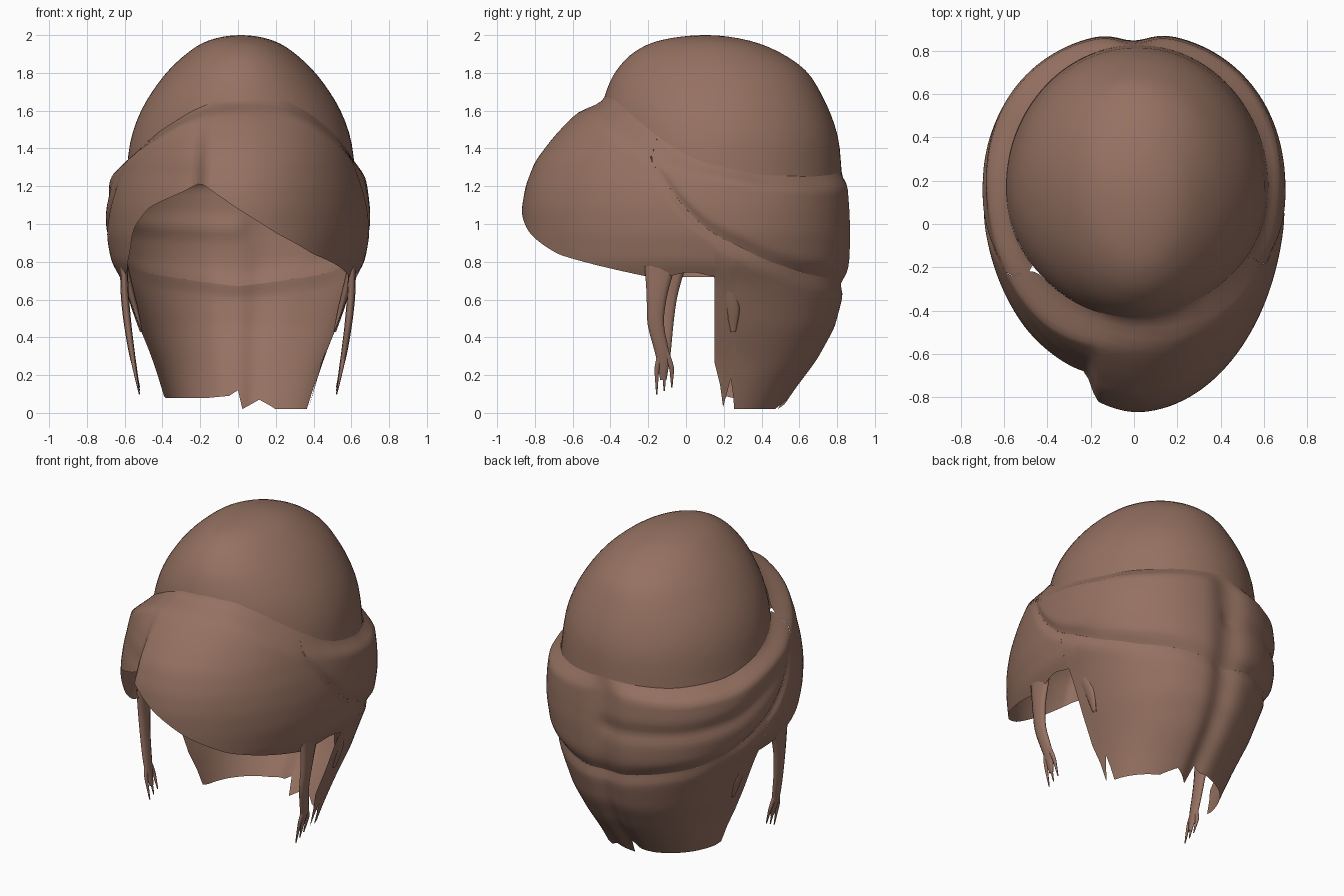
import bpy, bmesh, math

if "Cube" in bpy.data.objects:
    bpy.data.objects.remove(bpy.data.objects["Cube"])

hair = bpy.data.materials.new("brown_hair")
hair.diffuse_color = (0.30, 0.165, 0.12, 1)
hair.use_nodes = True
hair.node_tree.nodes["Principled BSDF"].inputs["Base Color"].default_value = hair.diffuse_color
YC = 0.15  # centre line of the head


def lerp_table(table, v):
    if v <= table[0][0]:
        return table[0][1:]
    for a, b in zip(table, table[1:]):
        if v <= b[0]:
            t = (v - a[0]) / (b[0] - a[0])
            return [p + (q - p) * t for p, q in zip(a[1:], b[1:])]
    return table[-1][1:]


def soft(table, v, h):
    """Table lookup rounded off over a window."""
    s = [lerp_table(table, v + k * h) for k in (-1, -0.5, 0, 0.5, 1)]
    return [sum(c) / 5 for c in zip(*s)]


def smooth(t):
    t = min(1, max(0, t))
    return t * t * (3 - 2 * t)


def fold(phi):
    """Angle from the front, 0 to 180 on either side."""
    return abs((phi + 180) % 360 - 180)


# Crown: sqrt(depth below top), front, back, half width
CROWN = [(0, 0, 0, 0), (.122, .19, .15, .125), (.2, .31, .25, .20), (.33, .445, .385, .30),
         (.447, .53, .50, .395), (.548, .575, .56, .47), (.632, .60, .61, .53), (.74, .605, .66, .585),
         (.9, .605, .68, .615)]
# Outer hair: z, front, back, half width
OUTER = [(0, 1.02, .35, .37), (.13, 1.02, .44, .405), (.28, 1.02, .555, .45), (.45, 1.02, .65, .52),
         (.6, 1.02, .69, .575), (.7, 1.02, .71, .615), (.8, 1.02, .73, .67), (.95, 1.02, .735, .70),
         (1.08, 1.02, .73, .70), (1.2, 1.0, .72, .685), (1.33, .95, .71, .655), (1.45, .86, .69, .625),
         (1.56, .76, .66, .59), (1.62, .68, .62, .57), (1.67, .59, .60, .54)]
# Crease under the crown and crease under the wrapped band (angle, z)
C1 = [(0, 1.675), (20, 1.66), (35, 1.60), (58, 1.46), (75, 1.36), (90, 1.31), (110, 1.26),
      (140, 1.25), (180, 1.28)]
C2 = [(0, 1.675), (20, 1.66), (35, 1.60), (58, 1.46), (69, 1.30), (75, 1.18), (81, 1.06), (90, .94),
      (110, .81), (130, .74), (180, .67)]
FRINGE_EDGE = [(-90, .72), (-73, .72), (-64, .76), (-57, .85), (-52, .98), (-42, 1.09), (-25, 1.17),
               (-17, 1.22), (0, 1.08), (17, .95), (36, .84), (53, .78), (73, .71), (83, .75), (90, .72)]
NAPE_EDGE = [(90, .27), (96, .03), (99, .18), (105, .02), (150, .02), (165, .07), (177, .02),
             (180, .12), (186, .09), (201, .08), (258, .08), (264, .09), (270, .3)]


def skew(phi):
    """The front crest peaks slightly to the right."""
    return fold(phi - 7 * max(0, math.cos(math.radians(phi))))


def c1(phi):
    return soft(C1, skew(phi), 4)[0]


def c2(phi):
    return min(c1(phi), soft(C2, skew(phi), 4)[0])


def ring(phi, z, f, b, w, power=1):
    a = math.radians(phi)
    s, c = math.sin(a), -math.cos(a)
    if c > 0:  # fuller corners at the back
        s, c = math.copysign(abs(s) ** power, s), c ** power
    return w * s, YC + c * (f if c < 0 else b), z


def crown_point(phi, z):
    s = math.sqrt(max(0, 2 - z))
    f, b, w = lerp_table(CROWN, s) if s < .1 else soft(CROWN, s, .04)
    x, y, z = ring(phi, z, f, b, w)
    return x + .015, y - .04 * (1 - smooth(s / .45)), z


def outer_point(phi, z):
    f, b, w = soft(OUTER, z, .03)
    p = (phi + 180) % 360 - 180
    # side parting: the left half of the fringe sits further back
    f *= 1 - .115 * smooth((-14 - p) / 6) * smooth((1.66 - z) / .45)
    # centre fold at the back, crease under the band, extra roll at back left
    dent = .035 * math.exp(-((180 - fold(phi)) / 7) ** 2)
    dent += .022 * smooth((fold(phi) - 62) / 25) * math.exp(-((z - c2(phi)) / .04) ** 2)
    mid = .5 * (c1(phi) + c2(phi))
    dent += .018 * smooth((-75 - p) / 25) * math.exp(-((z - mid) / .05) ** 2)
    o = ring(phi, z, f - dent, b - dent, w - dent, .92)
    c = crown_point(phi, z)
    k = smooth((c1(phi) - z) / .09 + .1)
    return [p + (q - p) * k for p, q in zip(c, o)]


def finish(name, bm):
    bmesh.ops.remove_doubles(bm, verts=bm.verts, dist=.0005)
    me = bpy.data.meshes.new(name)
    bm.to_mesh(me)
    bm.free()
    me.materials.append(hair)
    me.polygons.foreach_set("use_smooth", [True] * len(me.polygons))
    ob = bpy.data.objects.new(name, me)
    bpy.context.collection.objects.link(ob)
    return ob


def grid(name, rows, cols, point):
    bm = bmesh.new()
    v = [[bm.verts.new(point(i / rows, j / cols)) for j in range(cols + 1)] for i in range(rows + 1)]
    for i in range(rows):
        for j in range(cols):
            bm.faces.new((v[i][j], v[i + 1][j], v[i + 1][j + 1], v[i][j + 1]))
    return finish(name, bm)


def sheet(name, a0, a1, cols, rows, top, bottom):
    def point(t, u):
        phi = a0 + (a1 - a0) * u
        hi, lo = top(phi), bottom(phi)
        return outer_point(phi, hi + (lo - hi) * t)
    return grid(name, rows, cols, point)


# Rounded crown
def crown(t, u):
    phi = 360 * u
    return crown_point(phi, 2 - (2 - c1(phi) + .02) * t * t)


grid("crown", 20, 80, crown)

# Wrapped band, swept fringe and ragged nape
sheet("wrapped_band", 56, 304, 90, 20, c1, c2)
sheet("fringe", -90, 90, 90, 30, c2, lambda p: soft(FRINGE_EDGE, p, 2)[0])
sheet("nape", 90, 270, 60, 24, c2, lambda p: lerp_table(NAPE_EDGE, p)[0])


# Tapered locks: path of x, y, z, thickness in x, width in y
def lock(name, path, side):
    def point(t, u):
        x, y, z, rx, ry = soft([(i / (len(path) - 1), *p) for i, p in enumerate(path)], t, .08)
        a = -2 * math.pi * u * side
        return side * (x + rx * math.cos(a)), y - ry * math.sin(a), z
    ob = grid(name, 14, 10, point)
    bm = bmesh.new()
    bm.from_mesh(ob.data)
    bmesh.ops.recalc_face_normals(bm, faces=bm.faces)
    bm.to_mesh(ob.data)
    bm.free()


for side, label, y in ((1, "right", -.155), (-1, "left", -.10)):
    lock(label + "_sideburn", [(.605, y + .02, .80, .02, .09), (.60, y, .62, .022, .055),
         (.585, y - .01, .47, .02, .045), (.56, -.12, .30, .016, .04), (.53, -.12, .16, .006, .015)], side)
    for k, dy in enumerate((-.035, .005, .045)):
        lock(f"{label}_sideburn_tip_{k + 1}", [(.57, -.12, .36, .012, .02),
             (.55, -.12 + dy, .24, .01, .014), (.52, -.12 + dy, .09 + .02 * k, .003, .003)], side)
    lock(label + "_ear_lock", [(.61, .17, .82, .02, .06), (.58, .21, .68, .022, .05),
         (.545, .25, .55, .018, .04), (.51, .25, .42, .006, .012)], side)
